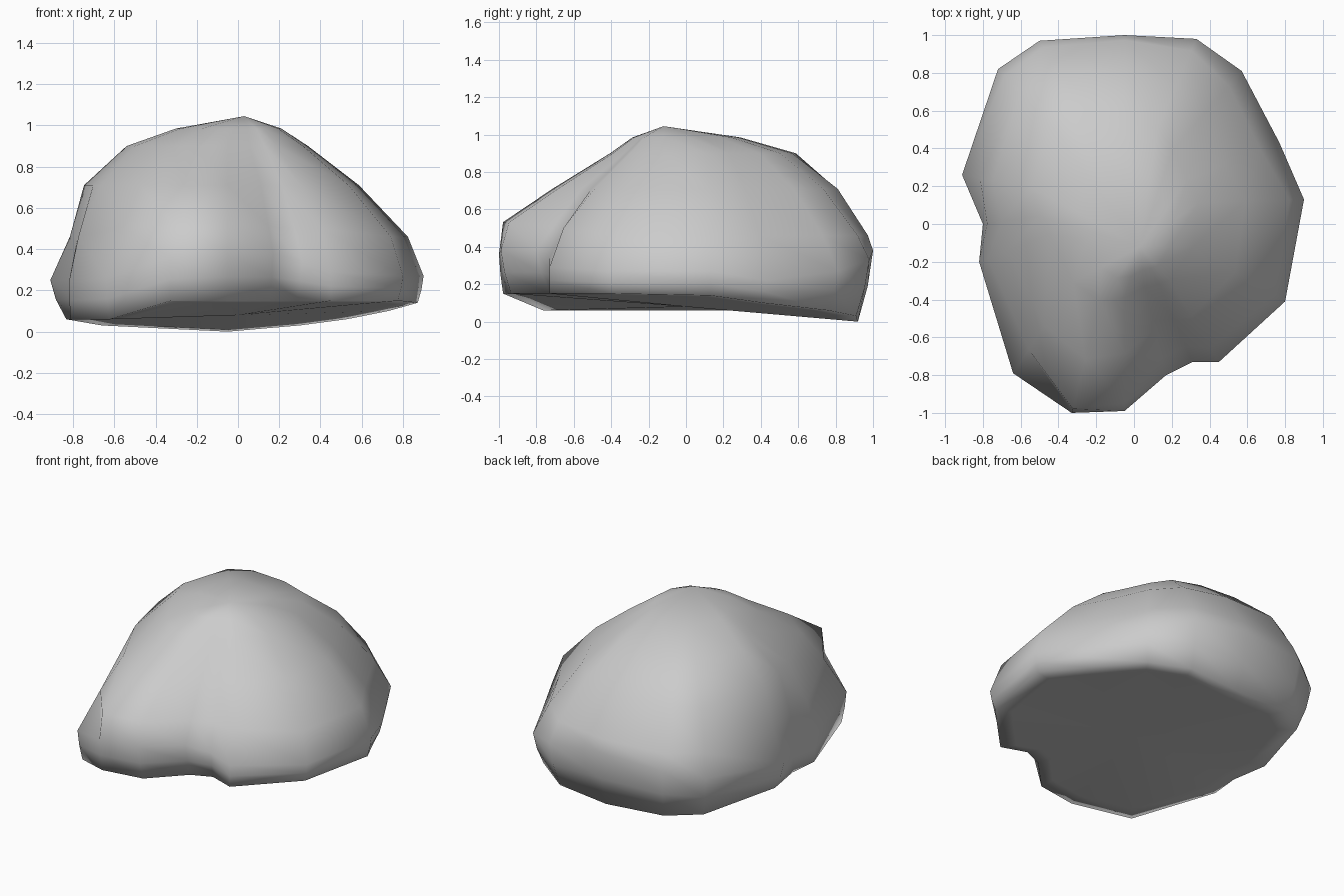
import bpy, bmesh
from mathutils import Vector

if "Cube" in bpy.data.objects:
    bpy.data.objects.remove(bpy.data.objects["Cube"])

# Boulder: each row is one meridian, going around the plan outline clockwise
# (x, y, rim height, base scale, base height, scale at shoulder, at mid slope, at upper slope)
CENTRE = Vector((-0.05, 0.10))
PEAK = Vector((.03, -.12, 1.045))
UNDERSIDE = Vector((0, 0, .08))
MERIDIANS = [
    (-.05, 1.00, .38, .91, .00, .97, .79, .52),
    (.33, .98, .33, .92, .03, .93, .72, .46),
    (.57, .81, .27, .93, .06, .89, .67, .41),
    (.77, .43, .22, .95, .10, .88, .65, .40),
    (.90, .13, .27, .97, .14, .92, .67, .41),
    (.80, -.41, .27, .97, .15, .93, .69, .43),
    (.45, -.73, .29, 1.0, .15, .91, .71, .48),
    (.31, -.73, .34, .93, .15, .90, .73, .50),
    (.17, -.80, .38, .92, .15, .90, .73, .48),
    (-.05, -.99, .38, .95, .15, .96, .72, .45),
    (-.33, -1.0, .36, .98, .15, .98, .74, .46),
    (-.64, -.79, .26, .97, .06, .86, .72, .46),
    (-.82, -.20, .24, .99, .06, .94, .80, .52),
    (-.80, .00, .25, .99, .06, .97, .87, .60),
    (-.91, .26, .25, .91, .06, .89, .81, .57),
    (-.72, .82, .31, .91, .03, .95, .83, .58),
    (-.50, .97, .36, .91, .02, .96, .81, .56),
]

bm = bmesh.new()


def place(row, scale, z):
    """Point on a meridian, scaled in plan about the centre."""
    p = CENTRE + (Vector(row[:2]) - CENTRE) * scale
    return Vector((p.x, p.y, z))


def ring(point):
    return [bm.verts.new(point(row)) for row in MERIDIANS]


def crown_point(row):
    """Part way from the upper slope to the peak, slightly bulged."""
    p = place(row, row[7], .90).lerp(PEAK, .42)
    p.z = .985
    return p


rings = [
    ring(lambda r: place(r, r[3], r[4]).lerp(UNDERSIDE, .12)),            # flat underside
    ring(lambda r: place(r, r[3], r[4])),                                 # base edge
    ring(lambda r: place(r, .65 + .35 * r[3], (r[2] + r[4]) / 2)),        # under the rim
    ring(lambda r: place(r, 1, r[2])),                                    # widest rim
    ring(lambda r: place(r, r[5], .46 - .12 * min(0, r[1] + .4))),        # shoulder
    ring(lambda r: place(r, r[6], .71)),                                  # mid slope
    ring(lambda r: place(r, r[7], .90)),                                  # upper slope
    ring(crown_point),                                                    # crown
]
n = len(MERIDIANS)
for low, high in zip(rings, rings[1:]):
    for i in range(n):
        j = (i + 1) % n
        bm.faces.new((low[i], low[j], high[j], high[i]))

# Peak and underside
for loop, tip in ((rings[-1], PEAK), (rings[0], UNDERSIDE)):
    v = bm.verts.new(tip)
    for i in range(n):
        bm.faces.new((loop[i], loop[(i + 1) % n], v))

# Smooth shading all over, including the rounded base edge
bmesh.ops.recalc_face_normals(bm, faces=bm.faces)
for f in bm.faces:
    f.smooth = True
mesh = bpy.data.meshes.new("boulder")
bm.to_mesh(mesh)
bm.free()
boulder = bpy.data.objects.new("boulder", mesh)
bpy.context.collection.objects.link(boulder)
